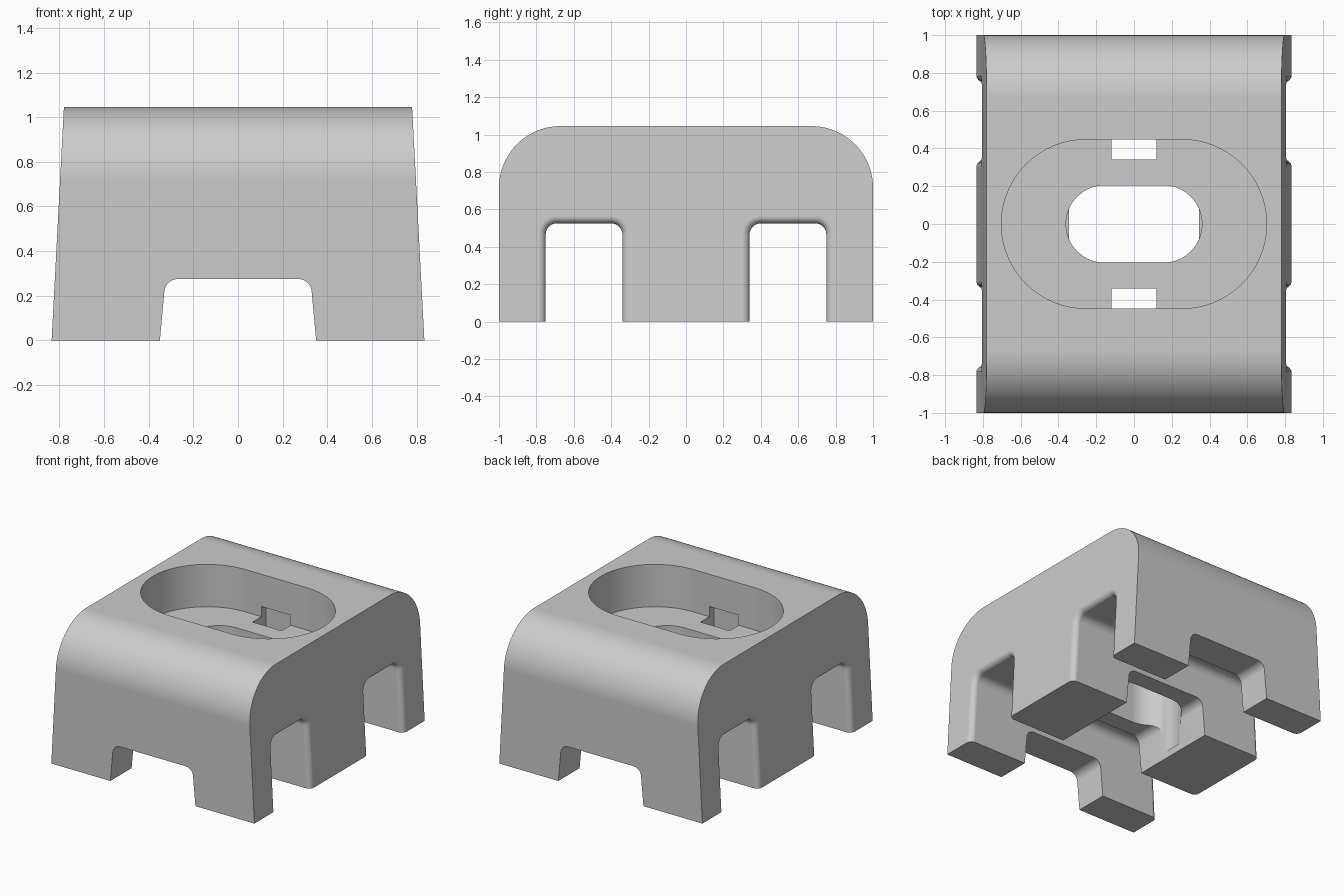
import bpy, bmesh, math
from mathutils import Vector

cube = bpy.data.objects.get("Cube")
if cube:
    bpy.data.objects.remove(cube)

TAPER = 0.0526      # inward lean of the side faces per unit of height
HALF_W = 0.835      # half width at the base


def rounded(corners, seg=10):
    """Outline from (u, v, radius) corners, with filleted corners."""
    pts = []
    for i, (u, v, r) in enumerate(corners):
        p = Vector((u, v))
        if r == 0:
            pts.append(p)
            continue
        a = (Vector(corners[i - 1][:2]) - p).normalized()
        b = (Vector(corners[(i + 1) % len(corners)][:2]) - p).normalized()
        half = a.angle(b) / 2
        centre = p + (a + b).normalized() * (r / math.sin(half))
        start = p + a * (r / math.tan(half)) - centre
        end = p + b * (r / math.tan(half)) - centre
        sweep = math.atan2(start.x * end.y - start.y * end.x, start.dot(end))
        for k in range(seg + 1):
            t = sweep * k / seg
            c, s = math.cos(t), math.sin(t)
            pts.append(centre + Vector((start.x * c - start.y * s, start.x * s + start.y * c)))
    return pts


def stadium(straight, r, seg=32):
    pts = []
    for side in (1, -1):
        for k in range(seg + 1):
            t = -math.pi / 2 + math.pi * k / seg
            pts.append(Vector((side * (straight + r * math.cos(t)), side * r * math.sin(t))))
    return pts


def loft(name, rings):
    """Solid skinned through matching rings of points."""
    bm = bmesh.new()
    loops = [[bm.verts.new(p) for p in ring] for ring in rings]
    for a, b in zip(loops, loops[1:]):
        for i in range(len(a)):
            bm.faces.new((a[i - 1], a[i], b[i], b[i - 1]))
    bm.faces.new(loops[0][::-1])
    bm.faces.new(loops[-1])
    bmesh.ops.recalc_face_normals(bm, faces=bm.faces)
    mesh = bpy.data.meshes.new(name)
    bm.to_mesh(mesh)
    bm.free()
    obj = bpy.data.objects.new(name, mesh)
    bpy.context.collection.objects.link(obj)
    return obj


def prism_z(name, outline, z0, z1):
    return loft(name, [[(p.x, p.y, z) for p in outline] for z in (z0, z1)])


def side_channel(y, half=0.205, top=0.525, r=0.06, flare=0.04):
    """Cross channel whose mouths flare out in a fillet at both side faces."""
    steps = [(flare * (1 - math.sin(t)), flare * (1 - math.cos(t)))
             for t in (math.pi / 2 * k / 8 for k in range(9))]
    rings = []
    for side, order in ((-1, steps[::-1]), (1, steps)):
        part = []
        for depth, o in order:
            outline = rounded([(y - half - o, -0.2, 0), (y - half - o, top + o, r + o),
                               (y + half + o, top + o, r + o), (y + half + o, -0.2, 0)])
            part.append([(side * (HALF_W - TAPER * p.y - depth), p.x, p.y) for p in outline])
        outer = [(side * 1.2, q[1], q[2]) for q in part[0 if side < 0 else -1]]
        rings += [outer] + part if side < 0 else part + [outer]
    return loft("side_channel_cutter", rings)


# Body: rounded top profile with leaning sides
profile = rounded([(-1, 0, 0), (-1, 1.045, 0.33), (1, 1.045, 0.33), (1, 0, 0)], 24)
body = loft("body", [[(s * (HALF_W - TAPER * p.y), p.x, p.y) for p in profile] for s in (-1, 1)])

# Lengthwise channel under the body
arch = rounded([(-0.368, -0.2, 0), (-0.325, 0.275, 0.06), (0.325, 0.275, 0.06), (0.368, -0.2, 0)])
cutters = [loft("long_channel_cutter", [[(p.x, y, p.y) for p in arch] for y in (-1.2, 1.2)])]

# Cross channels
cutters += [side_channel(s * 0.545) for s in (-1, 1)]

# Top pocket and the slot through its floor
cutters.append(prism_z("pocket_cutter", stadium(0.255, 0.447), 0.73, 1.3))
cutters.append(prism_z("slot_cutter", stadium(0.155, 0.205), 0.05, 0.9))

# Clip notches, undercut into the pocket walls
for s in (-1, 1):
    box = [Vector((x, s * y)) for x, y in ((-0.12, 0.342), (0.12, 0.342), (0.12, 0.5), (-0.12, 0.5))]
    cutters.append(prism_z("notch_cutter", box, 0.4, 0.805))

bpy.ops.object.select_all(action="DESELECT")
bpy.context.view_layer.objects.active = body
body.select_set(True)
for cutter in cutters:
    cutter.hide_render = True
    mod = body.modifiers.new("cut", "BOOLEAN")
    mod.operation = "DIFFERENCE"
    mod.solver = "EXACT"
    mod.object = cutter
    bpy.ops.object.modifier_apply(modifier=mod.name)
    bpy.data.objects.remove(cutter)

# Grey plastic
grey = bpy.data.materials.new("grey")
grey.use_nodes = True
colour = (0.6, 0.6, 0.6, 1)
grey.diffuse_color = colour
grey.node_tree.nodes["Principled BSDF"].inputs["Base Color"].default_value = colour
body.data.materials.clear()
body.data.materials.append(grey)

bpy.ops.object.shade_smooth_by_angle(angle=math.radians(30))
weighted = body.modifiers.new("even_shading", "WEIGHTED_NORMAL")
weighted.keep_sharp = True
